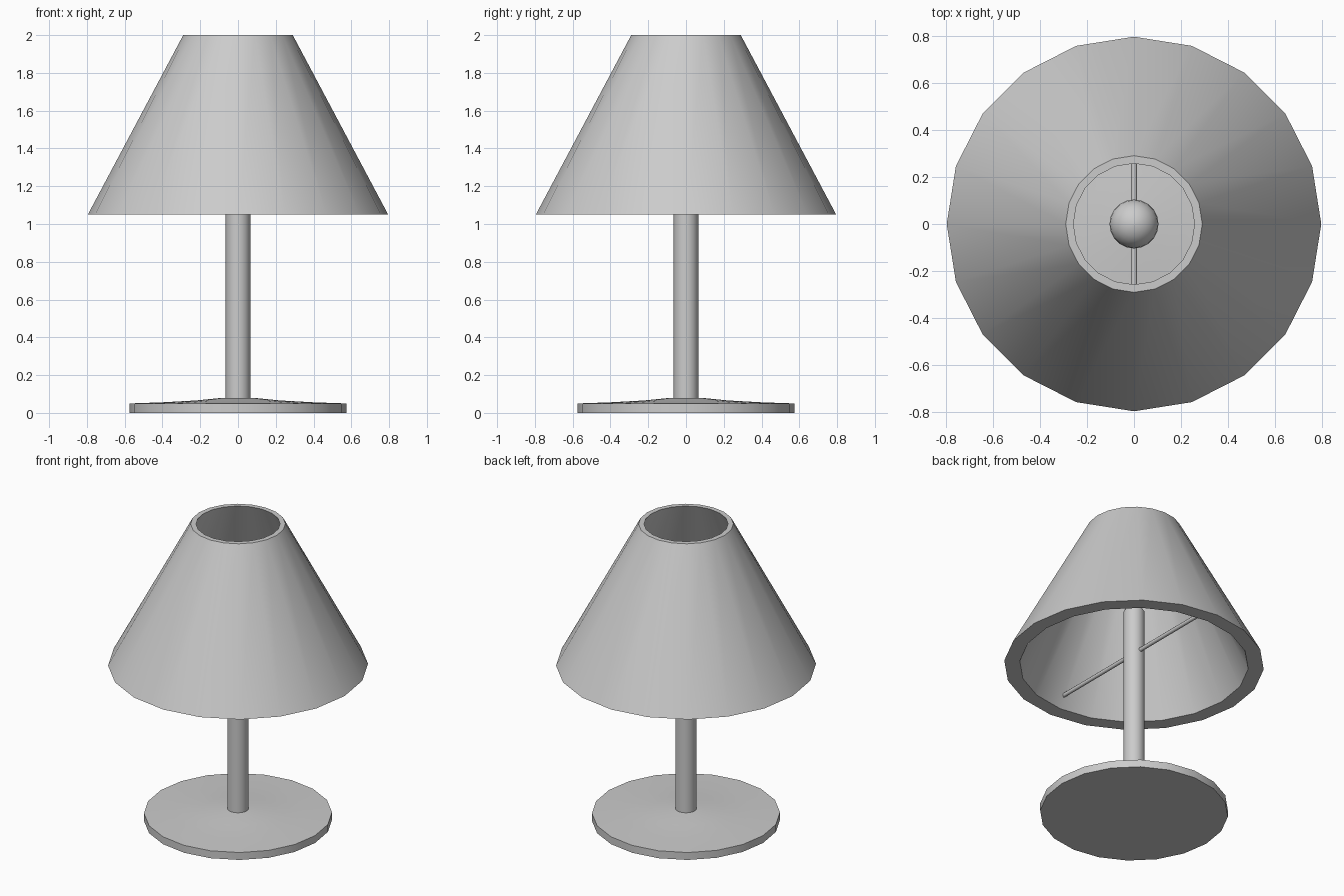
import bpy, bmesh, math

if "Cube" in bpy.data.objects:
    bpy.data.objects.remove(bpy.data.objects["Cube"])


def finish(name, bm):
    bmesh.ops.recalc_face_normals(bm, faces=bm.faces)
    mesh = bpy.data.meshes.new(name)
    bm.to_mesh(mesh)
    bm.free()
    obj = bpy.data.objects.new(name, mesh)
    bpy.context.collection.objects.link(obj)
    bpy.ops.object.select_all(action='DESELECT')
    obj.select_set(True)
    bpy.context.view_layer.objects.active = obj
    bpy.ops.object.shade_smooth_by_angle(angle=math.radians(30))
    return obj


def lathe(name, profile, sides, closed=False):
    """Revolve (radius, z) points about z; open profiles get end caps."""
    bm = bmesh.new()
    rings = []
    for r, z in profile:
        rings.append([bm.verts.new((r * math.cos(2 * math.pi * i / sides),
                                    r * math.sin(2 * math.pi * i / sides), z))
                      for i in range(sides)])
    pairs = list(zip(rings, rings[1:]))
    if closed:
        pairs.append((rings[-1], rings[0]))
    for a, b in pairs:
        for i in range(sides):
            j = (i + 1) % sides
            bm.faces.new((a[i], a[j], b[j], b[i]))
    if not closed:
        bm.faces.new(rings[0])
        bm.faces.new(rings[-1])
    return finish(name, bm)


# Base disc with a gently raised centre
lathe("base", [(0.575, 0), (0.575, 0.05), (0.4, 0.056), (0.22, 0.066), (0.08, 0.08)], 20)

# Post with a chamfered top
lathe("post", [(0.065, 0.04), (0.065, 1.42), (0.047, 1.45)], 20)

# Bulb: narrow neck swelling into a round head
head = [(0.104 * math.cos(math.radians(a)), 1.63 + 0.104 * math.sin(math.radians(a)))
        for a in range(-45, 90, 15)]
lathe("bulb", [(0.045, 1.44), (0.045, 1.51)] + head + [(0.004, 1.734)], 20)

# Hollow conical shade with a thick wall
lathe("shade", [(0.795, 1.05), (0.29, 2.0), (0.257, 2.0), (0.70, 1.05)], 20, closed=True)

# Thin rods holding the shade on both sides of the post
for name, side in (("support_rod_front", -1), ("support_rod_back", 1)):
    bpy.ops.mesh.primitive_cylinder_add(vertices=10, radius=0.013, depth=0.64,
                                        location=(0, side * 0.36, 1.13),
                                        rotation=(math.pi / 2, 0, 0))
    bpy.context.object.name = name
    bpy.ops.object.shade_smooth_by_angle(angle=math.radians(40))
